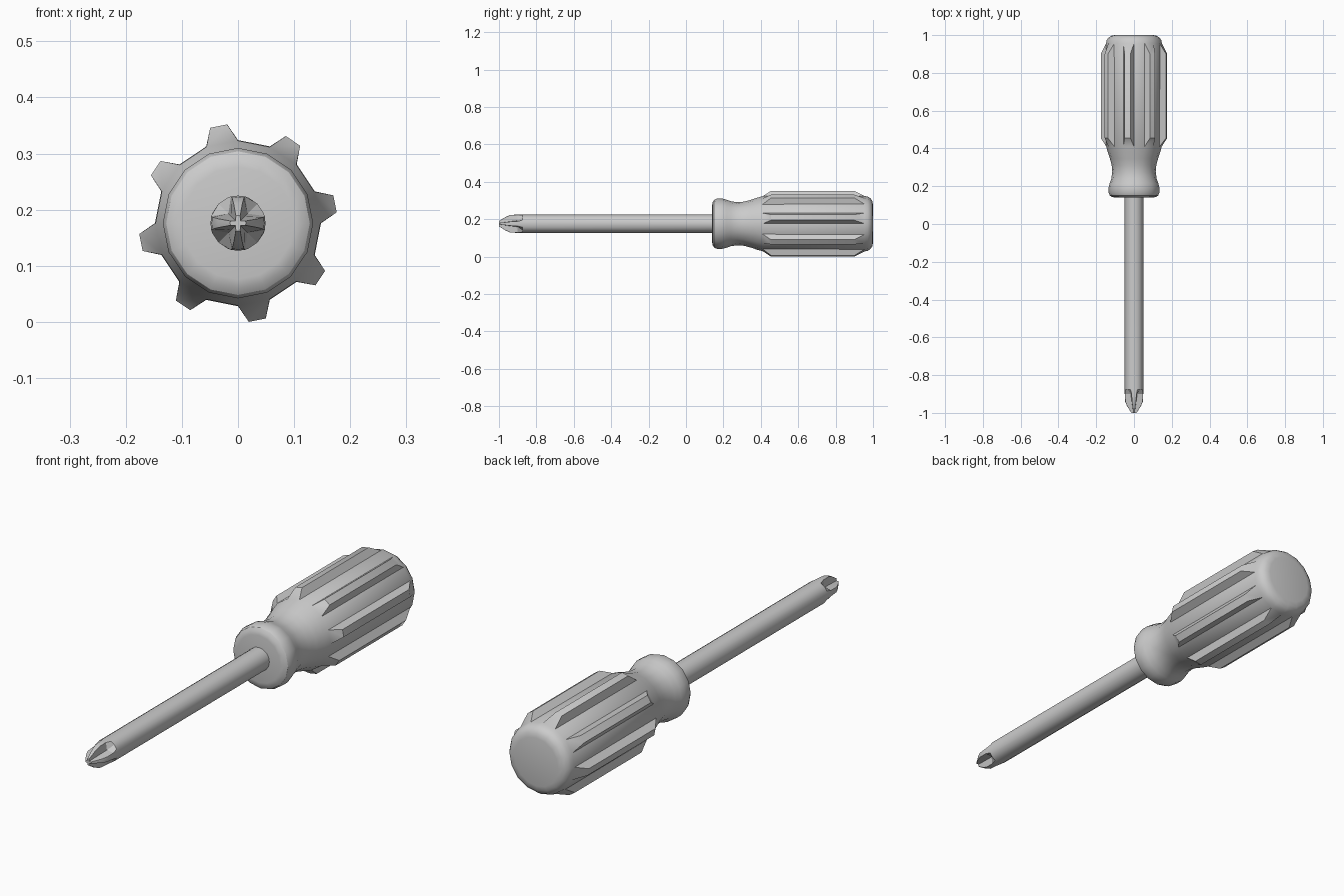
import bpy, bmesh
from math import cos, sin, pi, radians, atan2, hypot

if "Cube" in bpy.data.objects:
    bpy.data.objects.remove(bpy.data.objects["Cube"])

ZC = 0.176     # height of the tool axis
N = 16         # sides around the axis


def point(r, a, y):
    return (r * cos(a), y, ZC + r * sin(a))


def circle(y, r):
    return [point(r, 2 * pi * k / N, y) for k in range(N)]


def loft(rings):
    """Skin a list of equal-sized rings, capping both ends."""
    bm = bmesh.new()
    loops = [[bm.verts.new(p) for p in ring] for ring in rings]
    bands = []
    for a, b in zip(loops, loops[1:]):
        bands.append([bm.faces.new((a[k], a[(k + 1) % N], b[(k + 1) % N], b[k]))
                      for k in range(N)])
    bm.faces.new(loops[0])
    bm.faces.new(loops[-1])
    return bm, bands


def finish(bm, name, angle):
    bmesh.ops.recalc_face_normals(bm, faces=bm.faces)
    me = bpy.data.meshes.new(name)
    bm.to_mesh(me)
    bm.free()
    ob = bpy.data.objects.new(name, me)
    bpy.context.collection.objects.link(ob)
    bpy.ops.object.select_all(action='DESELECT')
    ob.select_set(True)
    bpy.context.view_layer.objects.active = ob
    bpy.ops.object.shade_smooth_by_angle(angle=radians(angle))


# Handle: collar, neck, grip and rounded butt
profile = [(0.14, 0.100), (0.143, 0.116), (0.151, 0.128), (0.165, 0.134),
           (0.195, 0.134), (0.215, 0.129), (0.24, 0.120), (0.275, 0.115),
           (0.31, 0.118), (0.345, 0.127), (0.38, 0.139), (0.41, 0.147),
           (0.955, 0.148), (0.972, 0.145), (0.987, 0.135), (0.996, 0.121), (1.0, 0.102)]
bm, bands = loft([circle(y, r) for y, r in profile])

# Grip ribs: every other long face is pulled out and narrowed
grip = bands[11]
for k in range(0, N, 2):
    mid = 2 * pi * (k + 0.5) / N
    rib = bmesh.ops.extrude_discrete_faces(bm, faces=[grip[k]])['faces'][0]
    for v in rib.verts:
        a = atan2(v.co.z - ZC, v.co.x)
        side = 1 if sin(a - mid) > 0 else -1
        y = 0.455 if v.co.y < 0.6 else 0.90
        v.co = point(0.177, mid + side * radians(5), y)
finish(bm, "handle", 32)


# Shaft with a cross-shaped tip: four fins on the axes, grooves on the diagonals
def cross(y, r, w, core):
    pts = []
    for q in range(4):
        for rad, off in ((r, 0), (hypot(r * 0.97, w), atan2(w, r)),
                         (core, pi / 4), (hypot(r * 0.97, w), pi / 2 - atan2(w, r))):
            pts.append(point(rad, q * pi / 2 + off, y))
    return pts


bm, _ = loft([circle(0.16, 0.049), circle(-0.875, 0.049),
              cross(-0.90, 0.049, 0.013, 0.024),
              cross(-0.94, 0.047, 0.011, 0.017),
              cross(-0.965, 0.036, 0.008, 0.012),
              cross(-1.0, 0.014, 0.004, 0.006)])
finish(bm, "shaft", 30)
